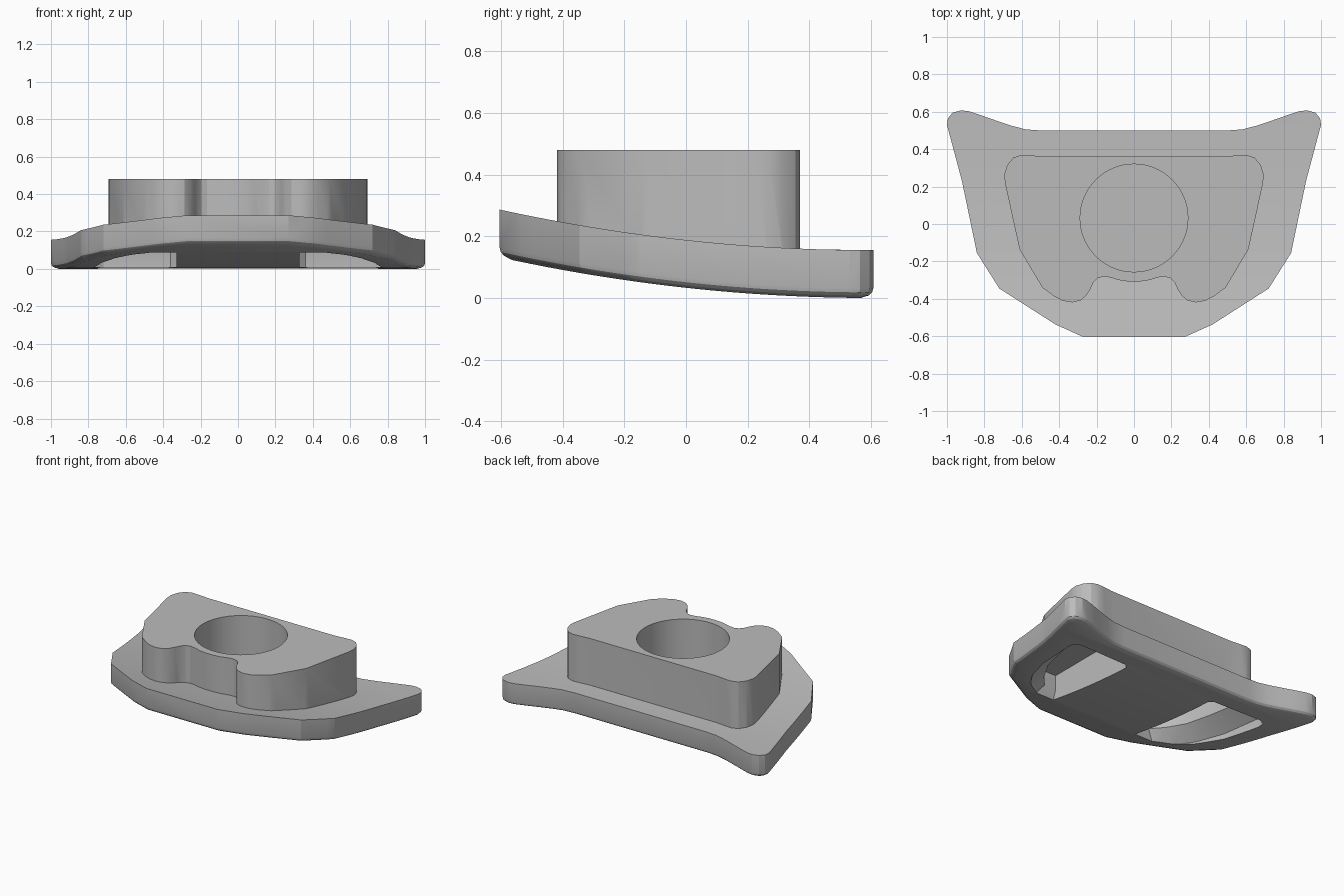
import bpy
import bmesh
from mathutils import Vector

old = bpy.data.objects.get("Cube")
if old:
    bpy.data.objects.remove(old, do_unlink=True)

grey = bpy.data.materials.new("plain grey")
grey.use_nodes = True
COLOUR = (0.5, 0.5, 0.5, 1)
grey.diffuse_color = COLOUR
grey.node_tree.nodes["Principled BSDF"].inputs["Base Color"].default_value = COLOUR


def sweep(y):
    """Height of the curved underside along the depth."""
    return 0.09 * (0.605 - y) ** 2


def mirrored(half):
    """Close a right-hand half outline, front to back, across x = 0."""
    return half + [(-x, y) for x, y in reversed(half)]


def inset(outline, amount):
    """Shrink a counter-clockwise outline by a fixed distance."""
    pts = [Vector(p) for p in outline]
    result = []
    for i, p in enumerate(pts):
        a = (p - pts[i - 1]).normalized()
        b = (pts[(i + 1) % len(pts)] - p).normalized()
        n = Vector((-a.y - b.y, a.x + b.x)).normalized()
        result.append(p + n * amount / max(0.6, n.dot(Vector((-a.y, a.x)))))
    return result


def solid(name, layers, curved=False):
    """Stack outlines into a closed solid; layers hold (outline, height)."""
    bm = bmesh.new()
    rings = [[bm.verts.new((x, y, z)) for x, y in pts] for pts, z in layers]
    bm.faces.new(rings[0][::-1])
    bm.faces.new(rings[-1])
    n = len(rings[0])
    for low, high in zip(rings, rings[1:]):
        for i in range(n):
            j = (i + 1) % n
            bm.faces.new((low[i], low[j], high[j], high[i]))
    if curved:
        for k in range(21):
            bmesh.ops.bisect_plane(
                bm, geom=bm.verts[:] + bm.edges[:] + bm.faces[:], dist=1e-5,
                plane_co=(0, -0.55 + k * 0.05, 0), plane_no=(0, 1, 0))
        for v in bm.verts:
            v.co.z += sweep(v.co.y)
    bmesh.ops.triangulate(bm, faces=bm.faces[:])
    bmesh.ops.recalc_face_normals(bm, faces=bm.faces[:])
    mesh = bpy.data.meshes.new(name)
    bm.to_mesh(mesh)
    bm.free()
    mesh.materials.append(grey)
    obj = bpy.data.objects.new(name, mesh)
    bpy.context.collection.objects.link(obj)
    return obj


def combine(target, other, operation):
    """Apply a boolean and discard the helper."""
    other.hide_render = True
    mod = target.modifiers.new(operation.lower(), "BOOLEAN")
    mod.operation, mod.object, mod.solver = operation, other, "EXACT"
    bpy.context.view_layer.objects.active = target
    bpy.ops.object.modifier_apply(modifier=mod.name)
    bpy.data.objects.remove(other, do_unlink=True)


# Curved plate with two rear horns and a rounded lower rim
plate_outline = mirrored([
    (.27, -.605), (.42, -.537), (.72, -.345), (.84, -.155), (.92, .23),
    (1, .53), (.995, .565), (.97, .595), (.925, .608), (.88, .602),
    (.8, .575), (.72, .547), (.65, .524), (.58, .506), (.5, .5)])
plate = solid("mounting_plate", [
    (inset(plate_outline, .04), 0), (inset(plate_outline, .015), .008),
    (inset(plate_outline, .004), .018), (plate_outline, .032),
    (plate_outline, .155)], curved=True)

# Raised block with a scalloped front
block_outline = mirrored([
    (.035, -.307), (.08, -.3), (.13, -.285), (.165, -.281), (.195, -.29),
    (.218, -.313), (.233, -.348), (.255, -.383), (.285, -.408), (.33, -.419),
    (.38, -.411), (.425, -.388), (.49, -.34), (.612, -.135), (.69, .22),
    (.693, .265), (.678, .315), (.645, .355), (.6, .37), (.55, .367),
    (.48, .36)])
block = solid("raised_block", [(block_outline, .13), (block_outline, .48)])
combine(plate, block, "UNION")

# Round bore from the top
bpy.ops.mesh.primitive_cylinder_add(vertices=64, radius=.288, depth=.5,
                                    location=(0, .032, .36))
combine(plate, bpy.context.object, "DIFFERENCE")

# Underside pockets, wide at the mouth and tapering up into the block
mouth = [(.33, -.39), (.48, -.39), (.57, -.32), (.66, -.19), (.73, 0),
         (.77, .28), (.765, .33), (.72, .355), (.36, .345), (.33, .32)]
roof = [(.33, -.36), (.42, -.36), (.49, -.28), (.56, -.16), (.6, 0),
        (.645, .25), (.635, .3), (.6, .33), (.36, .33), (.33, .31)]
for side in (1, -1):
    low, high = ([(side * x, y) for x, y in pts] for pts in (mouth, roof))
    cutter = solid("pocket_cutter", [(low, -.1), (low, .07), (high, .15),
                                     (high, .25)])
    combine(plate, cutter, "DIFFERENCE")

# One material, smooth walls with crisp edges
plate.data.materials.clear()
plate.data.materials.append(grey)
bpy.ops.object.select_all(action="DESELECT")
plate.select_set(True)
bpy.context.view_layer.objects.active = plate
bpy.ops.object.shade_smooth_by_angle(angle=0.4)
